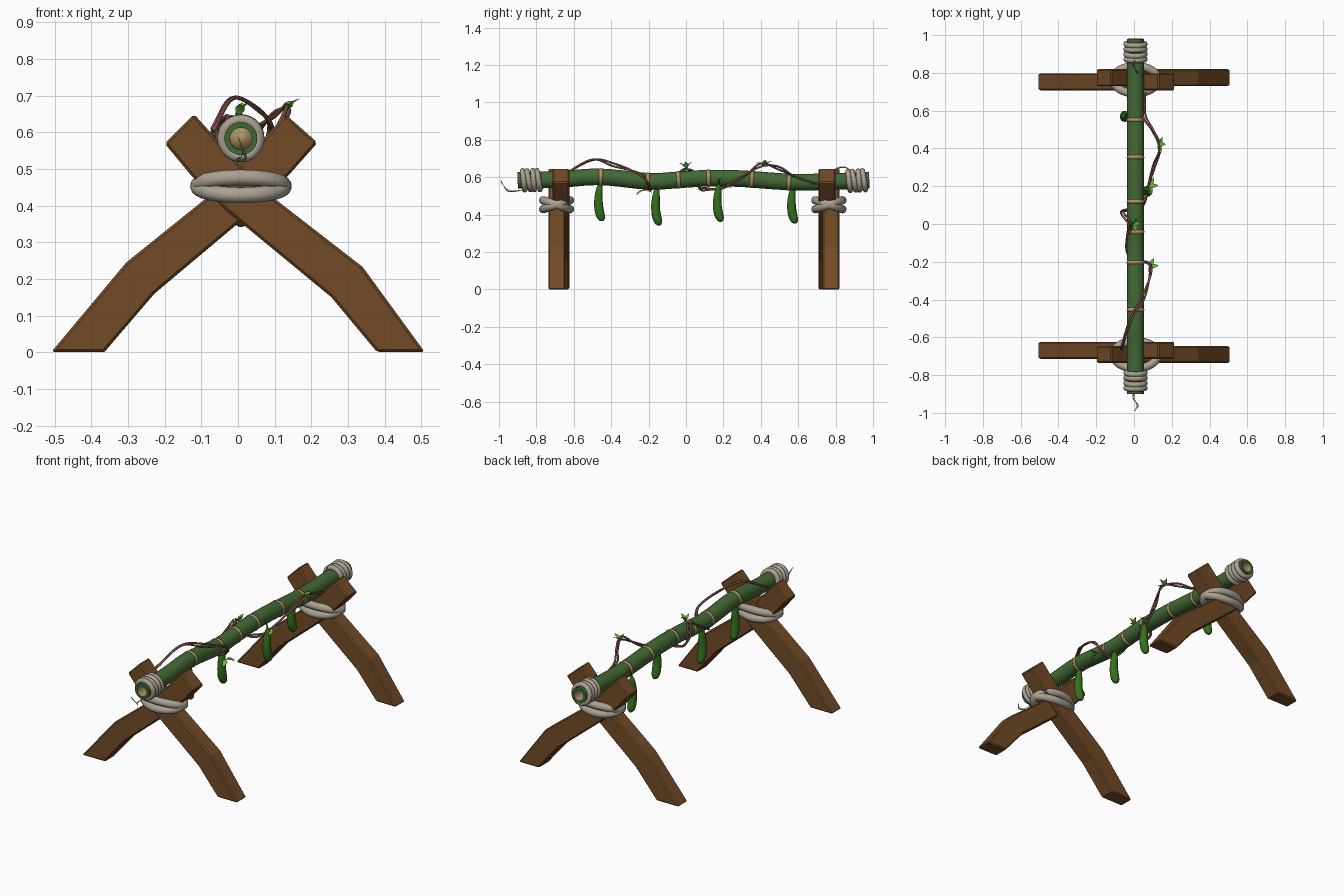
import bpy, bmesh, math, random
from mathutils import Vector, Matrix

if "Cube" in bpy.data.objects:
    bpy.data.objects.remove(bpy.data.objects["Cube"])

random.seed(4)
CX = 0.008


def material(name, rgb):
    m = bpy.data.materials.new(name)
    m.diffuse_color = (*rgb, 1)
    m.use_nodes = True
    m.node_tree.nodes["Principled BSDF"].inputs["Base Color"].default_value = m.diffuse_color
    return m


WOOD = material("wood", (0.17, 0.07, 0.02))
GREEN = material("bamboo_green", (0.055, 0.14, 0.035))
TAN = material("bamboo_tan", (0.42, 0.30, 0.13))
ROPE = material("rope_grey", (0.40, 0.36, 0.29))
VINE = material("vine_brown", (0.20, 0.075, 0.055))
CUKE = material("cucumber_green", (0.035, 0.16, 0.012))
LEAF = material("leaf_green", (0.16, 0.50, 0.06))


def make(name, verts, faces, mats, smooth=True):
    me = bpy.data.meshes.new(name)
    me.from_pydata(verts, [], faces)
    for m in mats:
        me.materials.append(m)
    if smooth:
        me.polygons.foreach_set("use_smooth", [True] * len(me.polygons))
    ob = bpy.data.objects.new(name, me)
    bpy.context.collection.objects.link(ob)
    return ob


def smooth_path(pts, steps=6):
    """Catmull-Rom resampling; works for vectors of any size."""
    p = [Vector(q) for q in pts]
    p = [2 * p[0] - p[1]] + p + [2 * p[-1] - p[-2]]
    out = []
    for a, b, c, d in zip(p, p[1:], p[2:], p[3:]):
        for s in range(steps):
            t = s / steps
            out.append(0.5 * (2 * b + (c - a) * t + (2 * a - 5 * b + 4 * c - d) * t * t
                              + (3 * b - a - 3 * c + d) * t ** 3))
    return out + [p[-2]]


def tube(name, path, radius, mats, sides=10, closed=False, caps=True):
    """Sweep a circle along a path; radius is a number or one per point."""
    n = len(path)
    rad = radius if isinstance(radius, list) else [radius] * n
    verts, faces, norm = [], [], None
    for i, p in enumerate(path):
        a = path[i - 1] if (i or closed) else p
        b = path[(i + 1) % n] if (i < n - 1 or closed) else p
        t = (b - a).normalized()
        norm = t.orthogonal() if norm is None else norm - t * norm.dot(t)
        norm.normalize()
        bi = t.cross(norm)
        for k in range(sides):
            w = 2 * math.pi * k / sides
            verts.append(p + (norm * math.cos(w) + bi * math.sin(w)) * rad[i])
    for i in range(n if closed else n - 1):
        j = (i + 1) % n
        for k in range(sides):
            m = (k + 1) % sides
            faces.append((i * sides + k, i * sides + m, j * sides + m, j * sides + k))
    if caps and not closed:
        faces.append(tuple(reversed(range(sides))))
        faces.append(tuple(range((n - 1) * sides, n * sides)))
    return make(name, verts, faces, mats)


def loop(name, centre, rx, ry, rot, r):
    path = []
    for k in range(40):
        w = 2 * math.pi * k / 40
        path.append(Vector(centre) + rot @ Vector((rx * math.cos(w), ry * math.sin(w), 0)))
    return tube(name, path, r, [ROPE], 12, closed=True)


# Crossed wooden legs, each a bent plank
RIGHT = [(.51, 0), (.34, .233), (.06, .45), (-.12, .65), (-.20, .57),
         (-.13, .485), (-.03, .385), (.255, .15), (.38, 0)]
LEFT = [(-.51, 0), (-.305, .245), (-.05, .45), (.13, .649), (.217, .572),
        (.14, .485), (.04, .385), (-.228, .16), (-.365, 0)]


def plank(name, prof, y, thick=.09):
    n = len(prof)
    verts = [(x, y + s * thick / 2, z) for s in (-1, 1) for x, z in prof]
    faces = [tuple(range(n)), tuple(range(2 * n - 1, n - 1, -1))]
    faces += [(i, i + n, (i + 1) % n + n, (i + 1) % n) for i in range(n)]
    ob = make(name, verts, faces, [WOOD], smooth=False)
    bm = bmesh.new()
    bm.from_mesh(ob.data)
    bmesh.ops.recalc_face_normals(bm, faces=bm.faces)
    bm.to_mesh(ob.data)
    bm.free()
    bev = ob.modifiers.new("bevel", "BEVEL")
    bev.width, bev.segments, bev.limit_method = .007, 1, "ANGLE"
    bev.angle_limit = math.radians(50)


for label, yc, side in (("front", -.68, -1), ("back", .764, 1)):
    plank(label + "_right_leg", RIGHT, yc + side * .011)
    plank(label + "_left_leg", LEFT, yc - side * .011)
    # two crossing lashings around the legs
    for i, s in enumerate((-1, 1)):
        loop(f"{label}_leg_rope_{i}", (CX, yc - .012 * (side < 0), .453), .117, .076,
             Matrix.Rotation(s * .32, 3, "X"), .022)

# Gently wavy hollow bamboo pole
POLE = smooth_path([(CX, y, z) for y, z in (
    (-.90, .583), (-.68, .588), (-.46, .602), (-.2, .578), (-.04, .586), (.12, .595),
    (.3, .592), (.57, .574), (.8, .578), (.98, .585))], 5)


def pole_at(y):
    for a, b in zip(POLE, POLE[1:]):
        if a.y <= y <= b.y:
            return a.lerp(b, (y - a.y) / (b.y - a.y))
    return POLE[-1]


pole = tube("pole", POLE, .045, [GREEN, TAN], 20, caps=False)
sol = pole.modifiers.new("wall", "SOLIDIFY")
sol.thickness, sol.offset, sol.material_offset = .015, -1, 1
bpy.context.view_layer.objects.active = pole
pole.select_set(True)
bpy.ops.object.modifier_apply(modifier="wall")
bpy.ops.object.shade_smooth_by_angle(angle=math.radians(40))

for i, y in enumerate((-.455, -.205, -.04, .12, .352, .55)):
    tube(f"pole_node_{i}", [pole_at(y - .01), pole_at(y), pole_at(y + .01)],
         [.0455, .0475, .0455], [TAN], 20)
for i, y in enumerate((-.80, .88)):
    tube(f"pole_inner_wall_{i}", [pole_at(y), pole_at(y + .01)], .032, [TAN], 16)

# Rope wraps on both pole ends
for label, y0 in (("front", -.868), ("back", .872)):
    for i in range(4):
        tilt = Matrix.Rotation(math.pi / 2 + (.12, .2, .08, .16)[i], 3, "X")
        loop(f"{label}_end_rope_{i}", pole_at(y0 + i * .0265), .05, .051, tilt, .0145)

# Frayed rope threads
for i in range(4):
    d = random.uniform(-.02, .02)
    tube(f"front_thread_{i}", smooth_path([
        (CX, -.86, .535), (CX + d, -.92, .53 + d / 2), (CX - d, -.96, .545 + d),
        (CX + d / 2, -.99, .57 - d)], 4), .0012, [ROPE], 5)
    tube(f"back_thread_{i}", smooth_path([
        (CX, .88, .64), (CX + d, .84, .66 + d / 2), (CX - d, .80, .65 + d / 2)], 4),
        .0012, [ROPE], 5)

# Twisting vines
VINE_PTS = [(-.07, -.66, .61), (-.02, -.5, .692), (.045, -.38, .672), (.093, -.25, .615),
            (.07, -.2, .56), (.0, -.2, .53), (-.04, -.14, .56), (-.035, -.05, .615),
            (-.03, .0, .645), (-.07, .06, .60), (-.03, .08, .54), (.05, .1, .53),
            (.075, .2, .55), (.11, .3, .605), (.14, .41, .66), (.1, .5, .655),
            (.06, .58, .605), (.06, .7, .565)]
for i in range(2):
    pts = [Vector(p) + Vector([random.uniform(-.014, .014) for _ in range(3)]) * i
           for p in VINE_PTS]
    tube(f"vine_{i}", smooth_path(pts, 6), .0055, [VINE], 7)

# Hanging cucumbers: x, y, top z, bottom z
for i, (x, y, zt, zb) in enumerate(((CX, -.46, .57, .365), (CX, -.155, .55, .342),
                                    (.07, .175, .56, .362), (-.05, .572, .555, .352))):
    h = zt - zb
    pts = [(x, y + dy, zt - f * h, r) for f, dy, r in (
        (0, 0, .008), (.1, -.001, .015), (.3, -.006, .021), (.55, -.008, .0235),
        (.78, -.001, .0245), (.92, .009, .020), (.98, .014, .011), (1, .015, .002))]
    path = smooth_path(pts, 3)
    tube(f"cucumber_{i}", [p.to_3d() for p in path], [max(p[3], .002) for p in path],
         [CUKE], 14)
    tube(f"cucumber_stem_{i}", smooth_path([(x, y, zt - .01), (x * .9, y, zt + .02),
                                            (x * .6, y + .01, zt + .04)], 4), .004, [VINE], 6)


def leaf(name, base, direction, length, width):
    d = Vector(direction).normalized()
    s = d.cross(Vector((0.3, 0.1, 1))).normalized()
    u = s.cross(d)
    rows = [(0, .08), (.2, .7), (.45, 1), (.75, .6), (1, 0.02)]
    verts, faces = [], []
    for f, w in rows:
        mid = Vector(base) + d * f * length - u * (.25 * f * f * length)
        for k in (-1, 0, 1):
            verts.append(mid + s * (k * w * width / 2) + u * (abs(k) * w * width * .2))
    for i in range(len(rows) - 1):
        for k in (0, 1):
            a = i * 3 + k
            faces.append((a, a + 1, a + 4, a + 3))
    make(name, verts, faces, [LEAF])


# Leaf sprigs growing from the vine
for i, (x, y, z, up) in enumerate(((.08, -.225, .53, -.3), (.0, 0, .645, 1.2),
                                   (.08, .2, .545, -.1), (.13, .42, .66, .6))):
    for k, (dx, dy) in enumerate(((.3, -.9), (.5, .8), (.9, .1))):
        leaf(f"leaf_{i}_{k}", (x, y, z), (dx, dy, up + .3 * k), .05, .026)
